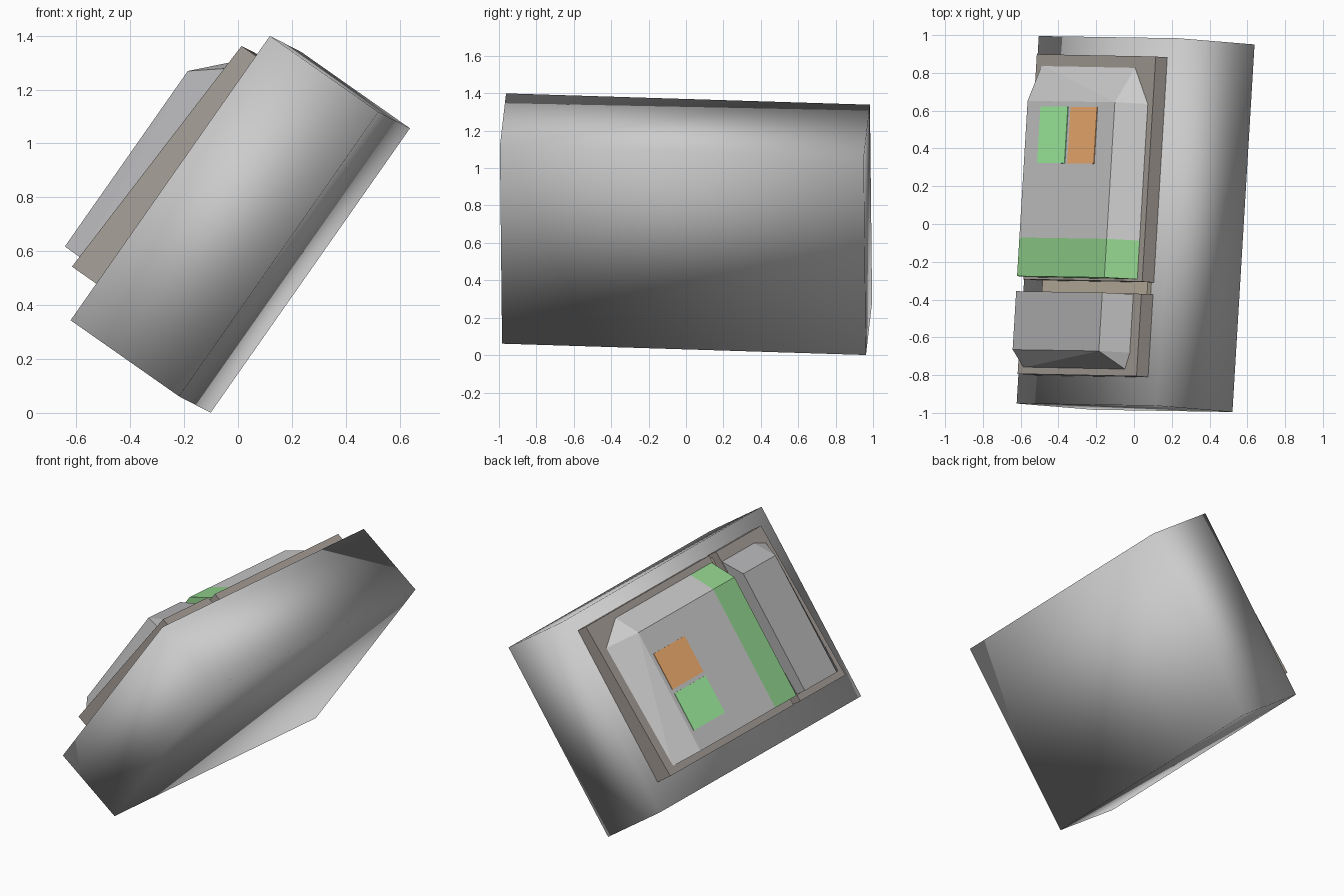
import bpy, bmesh
from mathutils import Vector, Matrix

if "Cube" in bpy.data.objects:
    bpy.data.objects.remove(bpy.data.objects["Cube"])

# Tilted frame: u runs up the slope, v along the length, w out of the control face
v = Vector((0.06, 0.9975, -0.031)).normalized()
u = Vector((0.574, -0.009, 0.819))
u = (u - v * u.dot(v)).normalized()
w = u.cross(v)
FRAME = Matrix((u, v, w)).transposed()
CENTRE = Vector((0.0085, 0.0, 0.70))


def material(name, rgb):
    m = bpy.data.materials.new(name)
    m.diffuse_color = (*rgb, 1)
    m.use_nodes = True
    m.node_tree.nodes["Principled BSDF"].inputs["Base Color"].default_value = m.diffuse_color
    return m


def solid(name, points, mat=None, smooth=False):
    """Convex part spanned by points given in the tilted frame."""
    bm = bmesh.new()
    for p in points:
        bm.verts.new(CENTRE + FRAME @ Vector(p))
    bmesh.ops.convex_hull(bm, input=bm.verts[:])
    bmesh.ops.dissolve_limit(bm, angle_limit=0.01, verts=bm.verts[:], edges=bm.edges[:])
    bmesh.ops.recalc_face_normals(bm, faces=bm.faces[:])
    for f in bm.faces:
        f.smooth = smooth
    me = bpy.data.meshes.new(name)
    bm.to_mesh(me)
    bm.free()
    ob = bpy.data.objects.new(name, me)
    bpy.context.collection.objects.link(ob)
    if mat:
        me.materials.append(mat)
    return ob


def box(us, vs, ws):
    return [(a, b, c) for a in us for b in vs for c in ws]


def rim_height(a):
    # the raised frames slope down towards the upper end
    return 0.367 - 0.044 * (a + 0.48)


def frame(name, v0, v1):
    pts = box((-0.48, 0.552), (v0, v1), (0.22,))
    pts += [(a, b, rim_height(a)) for a in (-0.48, 0.552) for b in (v0, v1)]
    solid(name, pts, dark)


def cover(name, top_u, side_u, end_u, flat_v, top_v, base_v, mat=None):
    """Cover with a sloped upper side, plus a sloped end when base_v differs from top_v."""
    low = -0.435
    top = box((low, top_u), (flat_v, top_v), (0.44,))
    base = [(low, flat_v), (side_u, flat_v), (side_u, top_v), (end_u, base_v), (low, base_v)]
    solid(name, top + [(a, b, rim_height(a) - 0.003) for a, b in base], mat)


dark = material("dark_trim", (0.38, 0.34, 0.31))
tan = material("tan", (0.52, 0.46, 0.36))
charcoal = material("charcoal", (0.47, 0.47, 0.48))
green = material("band_green", (0.29, 0.66, 0.27))
lit_green = material("light_green", (0.38, 0.95, 0.38))
orange = material("light_orange", (0.93, 0.45, 0.17))

# Housing
solid("housing", box((-0.6445, 0.6445), (-0.975, 0.975), (-0.2465, 0.2465)), smooth=True)

# Raised frames and the strip between them
frame("large_frame", -0.322, 0.872)
frame("small_frame", -0.824, -0.387)
solid("joint_strip", box((-0.44, 0.53), (-0.39, -0.32), (0.22, 0.27)), tan)

# Covers and coloured band
cover("large_cover", 0.37, 0.512, 0.38, -0.105, 0.62, 0.815)
cover("green_band", 0.37, 0.512, 0.512, -0.31, -0.105, -0.105, green)
cover("small_cover", 0.36, 0.485, 0.45, -0.39, -0.70, -0.79, charcoal)

# Indicator lights
for name, u0, u1, mat in (("green_light", -0.308, -0.056, lit_green),
                          ("orange_light", -0.03, 0.214, orange)):
    solid(name, box((u0, u1), (0.292, 0.592), (0.42, 0.444)), mat)
